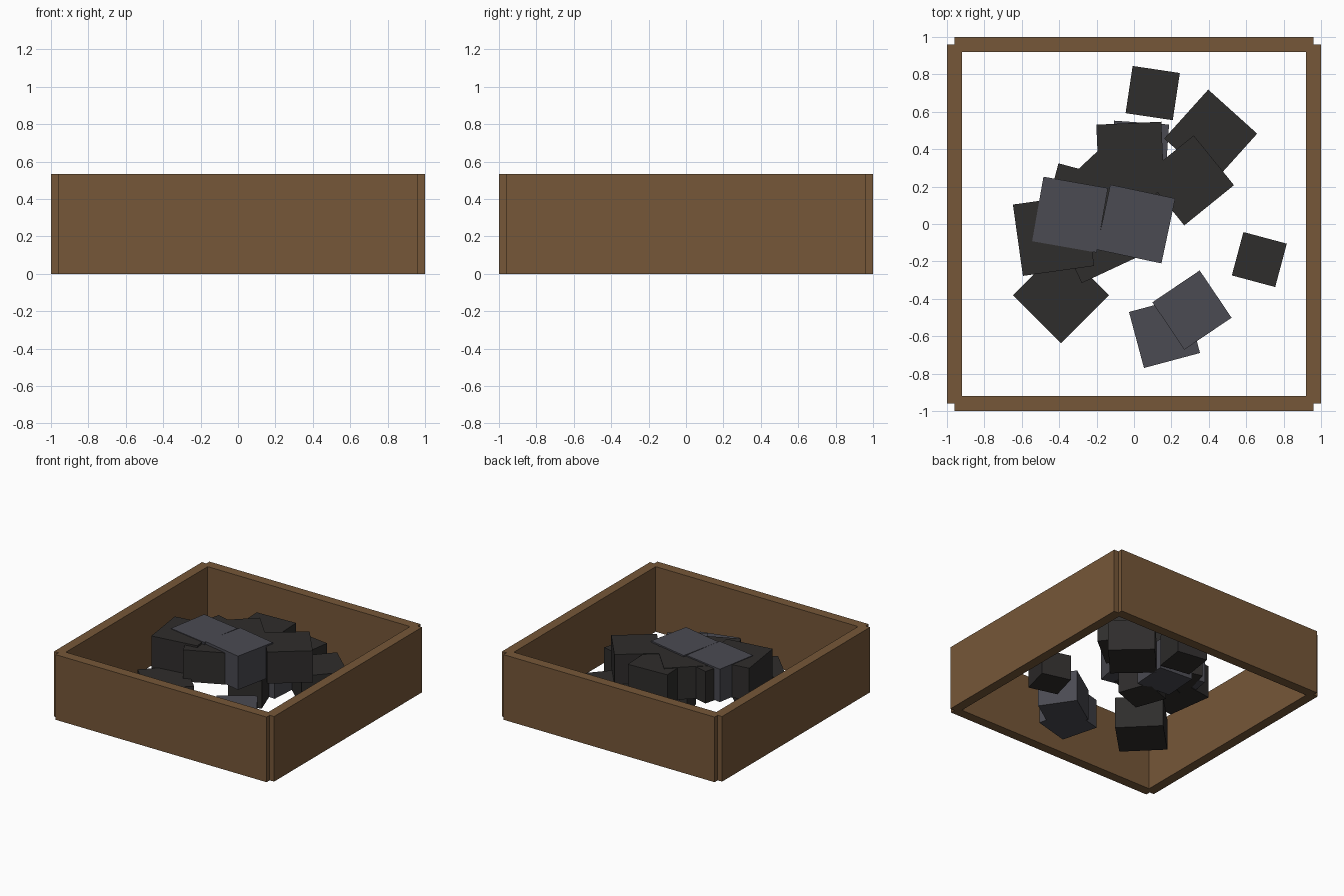
import bpy
from math import radians


def material(name, rgb):
    m = bpy.data.materials.new(name)
    m.diffuse_color = (*rgb, 1)
    return m


WOOD = material("wood", (0.18, 0.095, 0.04))
DARK = material("dark_coal", (0.028, 0.026, 0.025))
GREY = material("grey_coal", (0.07, 0.07, 0.085))


def box(name, centre, size, z0, height, angle, mat):
    bpy.ops.mesh.primitive_cube_add(
        size=1, location=(centre[0], centre[1], z0 + height / 2),
        rotation=(0, 0, radians(angle)))
    ob = bpy.context.object
    ob.name = name
    ob.scale = (size[0], size[1], height)
    ob.data.materials.append(mat)
    return ob


# Four bin walls, notched at the corners
for side in (-1, 1):
    box("side_wall", (side * 0.96, 0), (0.08, 1.92), 0, 0.535, 0, WOOD)
    box("end_wall", (0, side * 0.96), (1.92, 0.08), 0, 0.535, 0, WOOD)

# Lumps: x, y, side, rotation, bottom, height, material
lumps = [
    # lower layer
    (0.10, 0.70, 0.255, -8.5, 0, 0.26, DARK),
    (0.41, 0.47, 0.352, -42, 0, 0.26, DARK),
    (-0.39, -0.38, 0.363, 45, 0, 0.26, DARK),
    (0.67, -0.19, 0.24, -15, 0, 0.21, DARK),
    (0.163, -0.58, 0.31, 15, 0, 0.24, GREY),
    (0.31, -0.46, 0.305, 34, 0, 0.26, GREY),
    (0.03, 0.395, 0.295, -4, 0, 0.25, GREY),
    (0.02, 0.12, 0.26, 20, 0, 0.24, DARK),
    # upper layer
    (0.294, 0.233, 0.342, 39, 0.245, 0.26, DARK),
    (-0.02, 0.365, 0.348, 2.6, 0.24, 0.26, DARK),
    (-0.28, 0.11, 0.35, -15, 0.24, 0.262, DARK),
    (-0.13, 0.19, 0.38, 43, 0.24, 0.265, DARK),
    (-0.43, -0.06, 0.385, 8, 0.24, 0.27, DARK),
    (-0.19, -0.07, 0.37, 25, 0.235, 0.26, DARK),
    (-0.342, 0.05, 0.35, -10, 0.245, 0.27, GREY),
    (0.01, 0.0, 0.355, -12, 0.24, 0.276, GREY),
]
for x, y, s, a, z0, h, mat in lumps:
    box("coal_lump", (x, y), (s, s), z0, h, a, mat)
